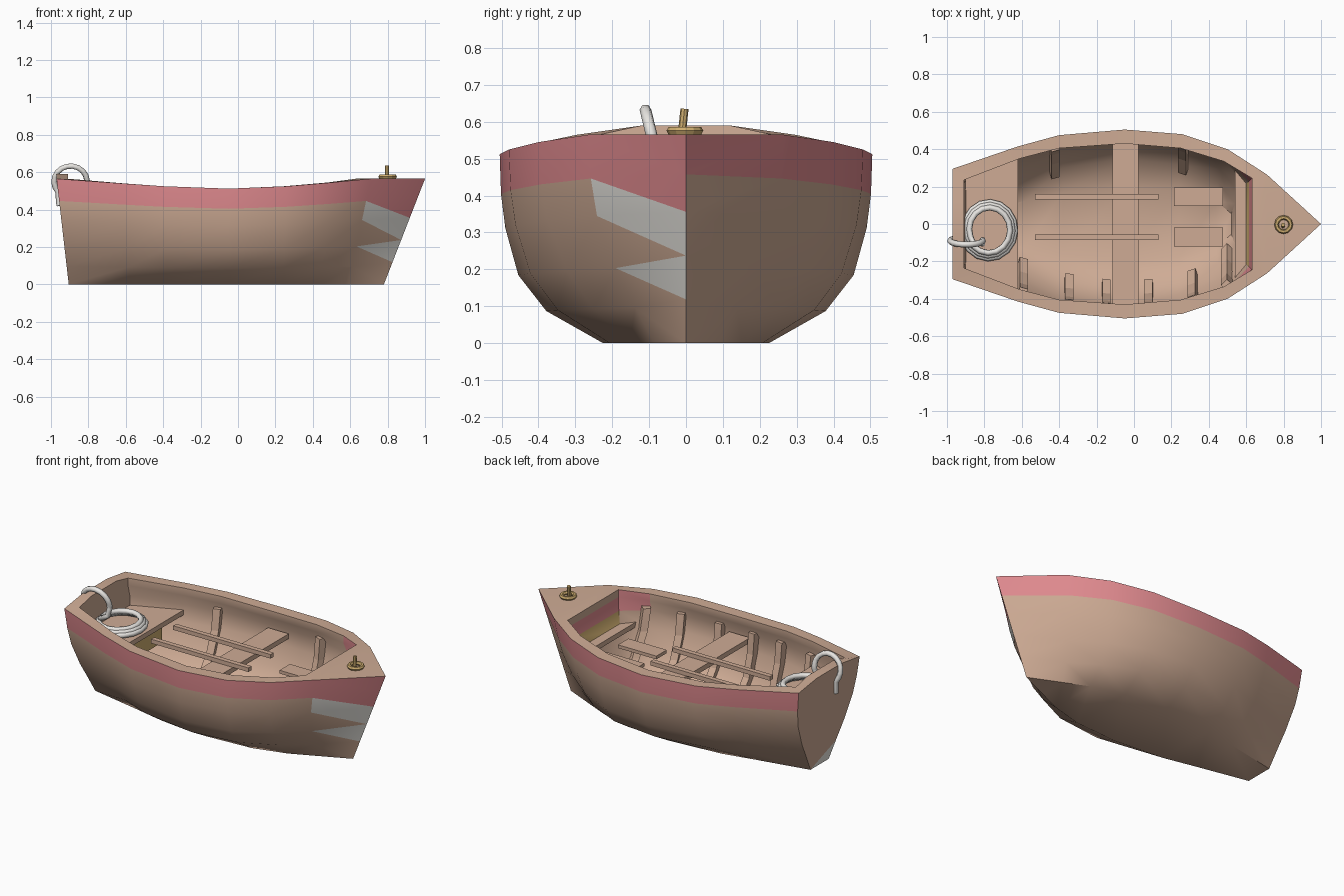
import bpy, bmesh, math
from mathutils import Vector

if "Cube" in bpy.data.objects:
    bpy.data.objects.remove(bpy.data.objects["Cube"])

def material(name, rgb):
    m = bpy.data.materials.new(name)
    m.diffuse_color = (*rgb, 1)
    m.use_nodes = True
    m.node_tree.nodes["Principled BSDF"].inputs["Base Color"].default_value = m.diffuse_color
    return m

WOOD = material("tan_wood", (0.62, 0.41, 0.30))
PINK = material("pink_paint", (0.76, 0.26, 0.28))
PALE = material("pale_paint", (0.90, 0.88, 0.83))
GOLD = material("gold", (0.62, 0.42, 0.16))
ROPE = material("rope_white", (0.82, 0.80, 0.77))

def finish(name, bm, mats, smooth=False):
    bmesh.ops.recalc_face_normals(bm, faces=bm.faces)
    me = bpy.data.meshes.new(name)
    bm.to_mesh(me)
    bm.free()
    ob = bpy.data.objects.new(name, me)
    bpy.context.collection.objects.link(ob)
    for m in mats:
        me.materials.append(m)
    if smooth:
        bpy.context.view_layer.objects.active = ob
        ob.select_set(True)
        bpy.ops.object.shade_smooth_by_angle(angle=math.radians(40))
        ob.select_set(False)
    return ob

def prism(name, outline, z0, z1, mat):
    bm = bmesh.new()
    lo = [bm.verts.new((x, y, z0)) for x, y in outline]
    hi = [bm.verts.new((x, y, z1)) for x, y in outline]
    bm.faces.new(lo)
    bm.faces.new(hi)
    n = len(lo)
    for i in range(n):
        j = (i + 1) % n
        bm.faces.new((lo[i], lo[j], hi[j], hi[i]))
    return finish(name, bm, [mat])

def board(name, x0, x1, y0, y1, z0, z1, mat=WOOD):
    return prism(name, [(x0, y0), (x1, y0), (x1, y1), (x0, y1)], z0, z1, mat)

# Hull stations: top x, bottom x, half width, sheer height, fullness, rim x, rim half width
ST = [(-0.97, -0.905, 0.295, 0.565, 0.0, -0.91, 0.235),
      (-0.62, -0.58, 0.415, 0.54, 0.5, -0.61, 0.35),
      (-0.40, -0.38, 0.475, 0.525, 0.8, -0.40, 0.405),
      (-0.05, -0.05, 0.505, 0.512, 1.0, -0.05, 0.43),
      (0.26, 0.24, 0.48, 0.525, 0.9, 0.25, 0.405),
      (0.50, 0.44, 0.40, 0.545, 0.55, 0.48, 0.335),
      (0.71, 0.59, 0.265, 0.565, 0.15, 0.63, 0.245)]
LEVEL = [0, 0.17, 0.36, 0.61, 0.79, 1]
FULL = [0.445, 0.75, 0.90, 0.97, 0.993, 1]
VEE = [0.30, 0.48, 0.69, 0.90, 0.97, 1]

def outer(i, k):
    xt, xb, w, zs, b, _, _ = ST[i]
    f = LEVEL[k]
    return Vector((xb + (xt - xb) * f, w * (VEE[k] + (FULL[k] - VEE[k]) * b), zs * f))

def wall(i, k):
    p = outer(i, k)
    p.y -= 0.03
    p.x += 0.045 if i == 0 else -0.07 if i == 6 else 0
    if k == 0:
        p.z += 0.025
    return p

def wall_at(x, k):
    # Inner wall point and its direction at any x
    for i in range(6):
        a, b = wall(i, k), wall(i + 1, k)
        if a.x <= x <= b.x or i == 5:
            return a.lerp(b, min(1, max(0, (x - a.x) / (b.x - a.x)))), (b - a).xy.normalized()

# Hull with painted stripe, thick rim, inner shell and foredeck
bm = bmesh.new()
def face(vs, mat=0):
    bm.faces.new(vs).material_index = mat

stem = [bm.verts.new((0.78 + 0.22 * f, 0, 0.565 * f)) for f in (0, 0.21, 0.42, 0.63, 0.81, 1)]
OUT, INN = {}, {}
for s in (-1, 1):
    def vert(p):
        return bm.verts.new((p.x, p.y * s, p.z))
    OUT[s] = [[vert(outer(i, k)) for k in range(6)] for i in range(7)]
    INN[s] = []
    for i in range(7):
        rim = Vector((ST[i][5], ST[i][6], ST[i][3]))
        col = [vert(wall(i, k)) for k in range(5)]
        INN[s].append(col + [vert(rim - Vector((0, 0, 0.045))), vert(rim)])
    o, n = OUT[s], INN[s]
    for i in range(6):
        for k in range(5):
            face((o[i][k], o[i + 1][k], o[i + 1][k + 1], o[i][k + 1]), 1 if k == 4 else 0)
        for k in range(6):
            face((n[i][k], n[i + 1][k], n[i + 1][k + 1], n[i][k + 1]), 1 if i == 5 and k > 3 else 0)
        face((o[i][5], o[i + 1][5], n[i + 1][6], n[i][6]))
    # Bow panels: pale patches on one side only
    low = [0, 0, 0, 2, 1] if s < 0 else [0, 0, 0, 0, 1]
    high = [0, 2, 2, 1, 1] if s < 0 else [0, 0, 0, 0, 1]
    S = o[6]
    for k in range(5):
        face((S[k], S[k + 1], stem[k]), low[k])
        face((S[k + 1], stem[k + 1], stem[k]), high[k])
L, R = OUT[-1], OUT[1]
l, r = INN[-1], INN[1]
for i in range(6):
    face((L[i][0], L[i + 1][0], R[i + 1][0], R[i][0]))    # bottom
    face((l[i][0], l[i + 1][0], r[i + 1][0], r[i][0]))    # floor
face((L[6][0], stem[0], R[6][0]))
face((l[6][6], L[6][5], stem[5], R[6][5], r[6][6]))       # foredeck
for k, m in enumerate((0, 0, 0, 3, 1, 0)):                # bow bulkhead in bands
    face((l[6][k], l[6][k + 1], r[6][k + 1], r[6][k]), m)
# Arched transom with a small pale corner
ot = [bm.verts.new((-0.97, y, 0.59)) for y in (-0.12, 0.12)]
it = [bm.verts.new((-0.91, y, 0.59)) for y in (-0.12, 0.12)]
face((L[0][0], L[0][1], R[0][0]), 2)
face(L[0][1:] + ot + R[0][::-1])
face(l[0] + it + r[0][::-1])
face((L[0][5], ot[0], it[0], l[0][6]))
face((ot[0], ot[1], it[1], it[0]))
face((ot[1], R[0][5], r[0][6], it[1]))
finish("hull", bm, [WOOD, PINK, PALE, GOLD], True)

# Ribs square to the inner walls
def rib(x, s):
    bm = bmesh.new()
    rings = []
    t = wall_at(x, 4)[1]
    for k in range(1, 5):
        p = wall_at(x, k)[0]
        ring = []
        for a, b in ((-0.022, 0.01), (0.022, 0.01), (0.022, -0.04), (-0.022, -0.04)):
            ring.append(bm.verts.new((x + t.x * a - t.y * b, s * (p.y + t.y * a + t.x * b),
                                      p.z + (0.03 if k == 4 else 0))))
        rings.append(ring)
    for a, b in zip(rings, rings[1:]):
        for j in range(4):
            m = (j + 1) % 4
            bm.faces.new((a[j], a[m], b[m], b[j]))
    bm.faces.new(rings[0])
    bm.faces.new(rings[-1])
    finish("rib", bm, [WOOD])

for x in (-0.60, -0.35, -0.15, 0.08, 0.32, 0.51):
    rib(x, -1)
for x in (-0.43, 0.27):
    rib(x, 1)

# Seats
board("middle_seat", -0.115, 0.025, -0.455, 0.455, 0.36, 0.39)
prism("stern_seat", [(-0.90, -0.24), (-0.62, -0.36), (-0.62, 0.36), (-0.90, 0.24)], 0.37, 0.40, WOOD)
board("stern_seat_support", -0.70, -0.67, -0.22, 0.22, 0.24, 0.37, GOLD)
prism("bow_seat", [(0.54, -0.29), (0.62, -0.225), (0.62, 0.225), (0.54, 0.29)], 0.345, 0.375, WOOD)

# Oars: shaft resting on the seats, blade forward
for y in (0.145, -0.07):
    board("oar_shaft", -0.53, 0.13, y - 0.015, y + 0.015, 0.39, 0.415)
    board("oar_blade", 0.215, 0.475, y - 0.05, y + 0.05, 0.335, 0.355)

# Mooring ring on the foredeck
bpy.ops.mesh.primitive_torus_add(major_radius=0.038, minor_radius=0.012, major_segments=12,
                                 minor_segments=6, location=(0.8, -0.003, 0.576))
bpy.context.object.name = "mooring_ring"
bpy.context.object.data.materials.append(GOLD)
bpy.ops.mesh.primitive_cylinder_add(vertices=8, radius=0.011, depth=0.075, location=(0.797, -0.008, 0.598))
bpy.context.object.name = "mooring_peg"
bpy.context.object.rotation_euler = (math.radians(-6), 0, 0)
bpy.context.object.data.materials.append(GOLD)

# Rope: loose coil on the stern seat, then an arch over the transom
pts = []
for j in range(49):
    a = math.radians(200) + 2 * math.pi * 3 * j / 48
    rad = 0.145 - 0.04 * j / 48
    pts.append((-0.775 + rad * math.cos(a), -0.03 + 1.08 * rad * math.sin(a), 0.416 + 0.035 * j / 48))
pts += [(-0.86, -0.10, 0.46), (-0.81, -0.105, 0.49)]
for j in range(13):
    a = math.radians(-15 + 235 * j / 12)
    pts.append((-0.895 + 0.088 * math.cos(a), -0.09 - 0.02 * math.sin(a), 0.55 + 0.083 * math.sin(a)))
pts += [(-0.955, -0.085, 0.42)]
cu = bpy.data.curves.new("rope", "CURVE")
cu.dimensions = "3D"
cu.bevel_depth = 0.016
cu.bevel_resolution = 1
cu.use_fill_caps = True
sp = cu.splines.new("POLY")
sp.points.add(len(pts) - 1)
for p, q in zip(sp.points, pts):
    p.co = (*q, 1)
cu.materials.append(ROPE)
bpy.context.collection.objects.link(bpy.data.objects.new("rope", cu))
